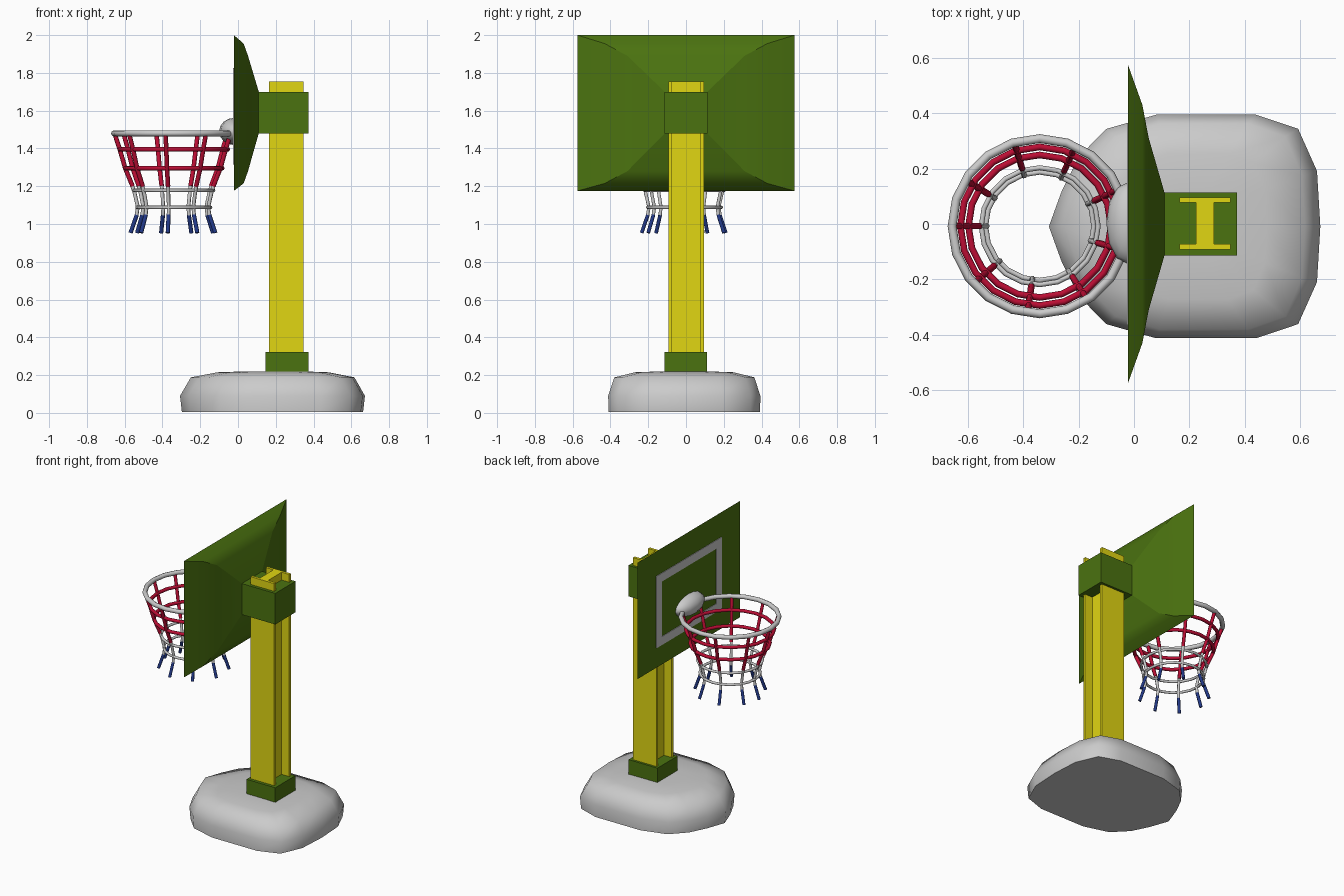
import bpy, bmesh, math
from mathutils import Vector

if "Cube" in bpy.data.objects:
    bpy.data.objects.remove(bpy.data.objects["Cube"])


def mat(name, rgb):
    m = bpy.data.materials.new(name)
    m.diffuse_color = (*rgb, 1)
    m.use_nodes = True
    m.node_tree.nodes["Principled BSDF"].inputs["Base Color"].default_value = m.diffuse_color
    return m


GREEN = mat("green", (0.07, 0.17, 0.005))
YELLOW = mat("yellow", (0.75, 0.67, 0.006))
RED = mat("red", (0.5, 0.004, 0.034))
BLUE = mat("blue", (0.016, 0.041, 0.25))
GREY = mat("grey", (0.64, 0.64, 0.64))


def finish(ob, name, m=None, smooth=None):
    ob.name = name
    if m:
        ob.data.materials.append(m)
    if smooth:
        bpy.ops.object.select_all(action='DESELECT')
        ob.select_set(True)
        bpy.context.view_layer.objects.active = ob
        bpy.ops.object.shade_smooth_by_angle(angle=math.radians(smooth))
    return ob


def loft(name, rings, m=None, smooth=None):
    """Skin a stack of equal-length rings and cap both ends."""
    bm = bmesh.new()
    vs = [[bm.verts.new(p) for p in r] for r in rings]
    n = len(vs[0])
    for a, b in zip(vs, vs[1:]):
        for i in range(n):
            j = (i + 1) % n
            bm.faces.new((a[i], a[j], b[j], b[i]))
    bm.faces.new(vs[0])
    bm.faces.new(vs[-1])
    bmesh.ops.recalc_face_normals(bm, faces=bm.faces)
    me = bpy.data.meshes.new(name)
    bm.to_mesh(me)
    bm.free()
    ob = bpy.data.objects.new(name, me)
    bpy.context.collection.objects.link(ob)
    return finish(ob, name, m, smooth)


def box(name, lo, hi, m=None):
    rect = [(lo[0], lo[1]), (hi[0], lo[1]), (hi[0], hi[1]), (lo[0], hi[1])]
    return loft(name, [[(x, y, z) for x, y in rect] for z in (lo[2], hi[2])], m)


def tube(name, pts, r, m=None, sides=6):
    """Round rod through points lying in one vertical plane."""
    pts = [Vector(p) for p in pts]
    rings = []
    for i, p in enumerate(pts):
        t = (pts[min(i + 1, len(pts) - 1)] - pts[max(i - 1, 0)]).normalized()
        u = t.cross(Vector((math.sin(1), math.cos(1), 0))).normalized()
        v = t.cross(u)
        rings.append([p + r * (u * math.cos(a) + v * math.sin(a))
                      for a in (math.tau * k / sides for k in range(sides))])
    return loft(name, rings, m, 65)


CX, CY = -0.34, -0.008  # hoop centre


def ring(name, radius, z, r, m=None):
    bpy.ops.mesh.primitive_torus_add(location=(CX, CY, z), major_radius=radius, minor_radius=r,
                                     major_segments=20, minor_segments=8)
    return finish(bpy.context.object, name, m, 60)


# Weighted base: rounded outline with a pointed nose under the hoop
half = [(0.672, 0), (0.66, 0.2), (0.592, 0.352), (0.44, 0.403), (0.08, 0.403),
        (-0.10, 0.352), (-0.2, 0.25), (-0.26, 0.13), (-0.307, 0)]
outline = half + [(x, -y) for x, y in half[-2:0:-1]]
layers = [(0.005, 0.98, 0.995), (0.09, 1, 1), (0.188, 0.885, 0.92), (0.215, 0.6, 0.65), (0.22, 0.3, 0.3)]
loft("base", [[(0.19 + (x - 0.19) * sx, -0.009 + y * sy, z) for x, y in outline]
              for z, sx, sy in layers], GREY, 72)

# I-beam post
quarter = [(0.092, 0.094), (0.092, 0.075), (0.032, 0.075)]
right = quarter + [(x, -y) for x, y in reversed(quarter)]
beam = right + [(-x, -y) for x, y in right]
loft("post", [[(0.256 + x, 0.002 + y, z) for x, y in beam] for z in (0.2, 1.755)], YELLOW)

# Collars round the post
box("lower_collar", (0.146, -0.114, 0.2), (0.372, 0.112, 0.322), GREEN)
box("upper_collar", (0.105, -0.114, 1.48), (0.372, 0.113, 1.70), GREEN)

# Backboard: flat front, tapering back to the upper collar with creased corners
steps = [(-0.022, 0.575, 1.175, 2.0), (0.03, 0.43, 1.215, 1.955),
         (0.053, 0.31, 1.28, 1.89), (0.11, 0.113, 1.48, 1.70)]
board = loft("backboard", [[(x, -y, lo), (x, y, lo), (x, y, hi), (x, -y, hi)]
                           for x, y, lo, hi in steps], GREEN)
for p in board.data.polygons:
    p.use_smooth = True
for e in board.data.edges:
    a, b = e.vertices
    e.use_edge_sharp = abs(a - b) == 4 or max(a, b) < 4 or min(a, b) >= 12

# Target frame painted on the front of the board
X0, X1 = -0.026, -0.02
for s, z in (("top", 1.765), ("bottom", 1.315)):
    box("target_" + s, (X0, -0.365, z), (X1, 0.365, z + 0.06))
for s, y in (("near", -0.365), ("far", 0.305)):
    box("target_" + s, (X0, y, 1.375), (X1, y + 0.06, 1.765))

# Rounded hoop mount
bpy.ops.mesh.primitive_uv_sphere_add(segments=12, ring_count=8, location=(-0.02, 0.003, 1.49))
mount = bpy.context.object
mount.scale = (0.08, 0.148, 0.072)
finish(mount, "hoop_mount", GREY, 50)

# Hoop and net rings
ring("hoop", 0.316, 1.48, 0.016, GREY)
ring("net_ring_upper", 0.286, 1.395, 0.012, RED)
ring("net_ring_middle", 0.257, 1.295, 0.012, RED)
ring("net_ring_lower", 0.211, 1.178, 0.009, GREY)
ring("net_ring_bottom", 0.195, 1.088, 0.009, GREY)

# Net strands: red, then grey, then flared blue tips
for k in range(9):
    a = math.radians(180 + 41 * k)

    def at(r, z):
        return (CX + r * math.cos(a), CY + r * math.sin(a), z)

    tube("net_strand_upper", [at(0.312, 1.475), at(0.286, 1.395), at(0.257, 1.295), at(0.218, 1.2)], 0.012, RED)
    tube("net_strand_lower", [at(0.221, 1.205), at(0.209, 1.17), at(0.19, 1.09), at(0.198, 1.04)], 0.010, GREY)
    tube("net_tip", [at(0.196, 1.048), at(0.229, 0.953)], 0.011, BLUE)
